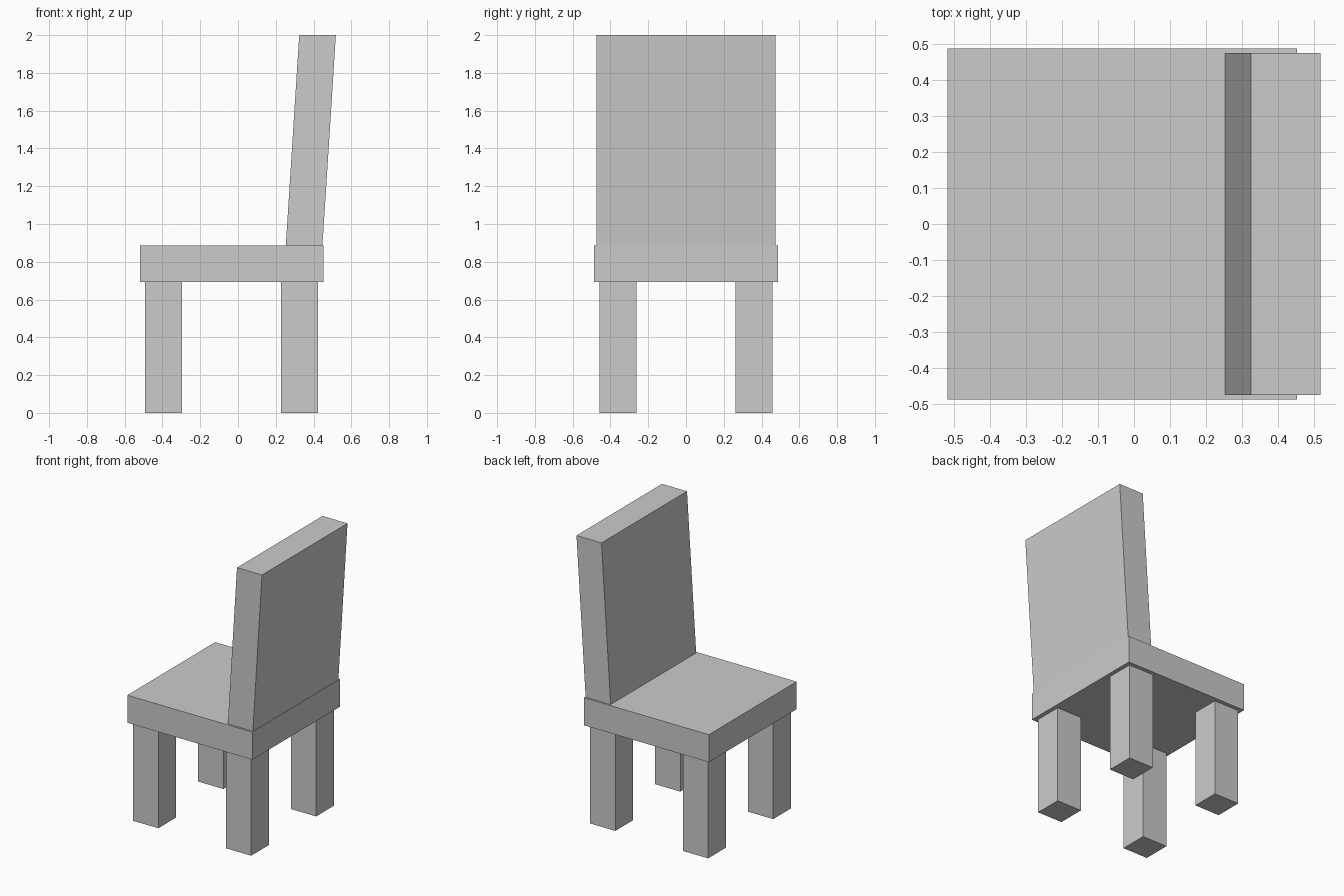
import bpy
import bmesh

if "Cube" in bpy.data.objects:
    bpy.data.objects.remove(bpy.data.objects["Cube"])


def slab(name, x, y, z, lean=0.0):
    """Box from (min, max) ranges; lean shifts the top face along x."""
    mesh = bpy.data.meshes.new(name)
    bm = bmesh.new()
    bmesh.ops.create_cube(bm, size=1)
    for v in bm.verts:
        top = v.co.z > 0
        v.co = (x[v.co.x > 0] + (lean if top else 0), y[v.co.y > 0], z[top])
    bm.to_mesh(mesh)
    bm.free()
    obj = bpy.data.objects.new(name, mesh)
    bpy.context.collection.objects.link(obj)
    return obj


SEAT_BOTTOM, SEAT_TOP = 0.692, 0.885

# Seat
slab("seat", (-0.518, 0.452), (-0.487, 0.487), (SEAT_BOTTOM, SEAT_TOP))

# Leaning backrest
slab("backrest", (0.253, 0.447), (-0.474, 0.474), (SEAT_TOP, 2.0), lean=0.071)

# Four legs
for x_name, x in (("left", (-0.493, -0.297)), ("right", (0.227, 0.423))):
    for y_name, y in (("front", (-0.459, -0.262)), ("rear", (0.262, 0.459))):
        slab(f"{y_name}_{x_name}_leg", x, y, (0.0, SEAT_BOTTOM))
